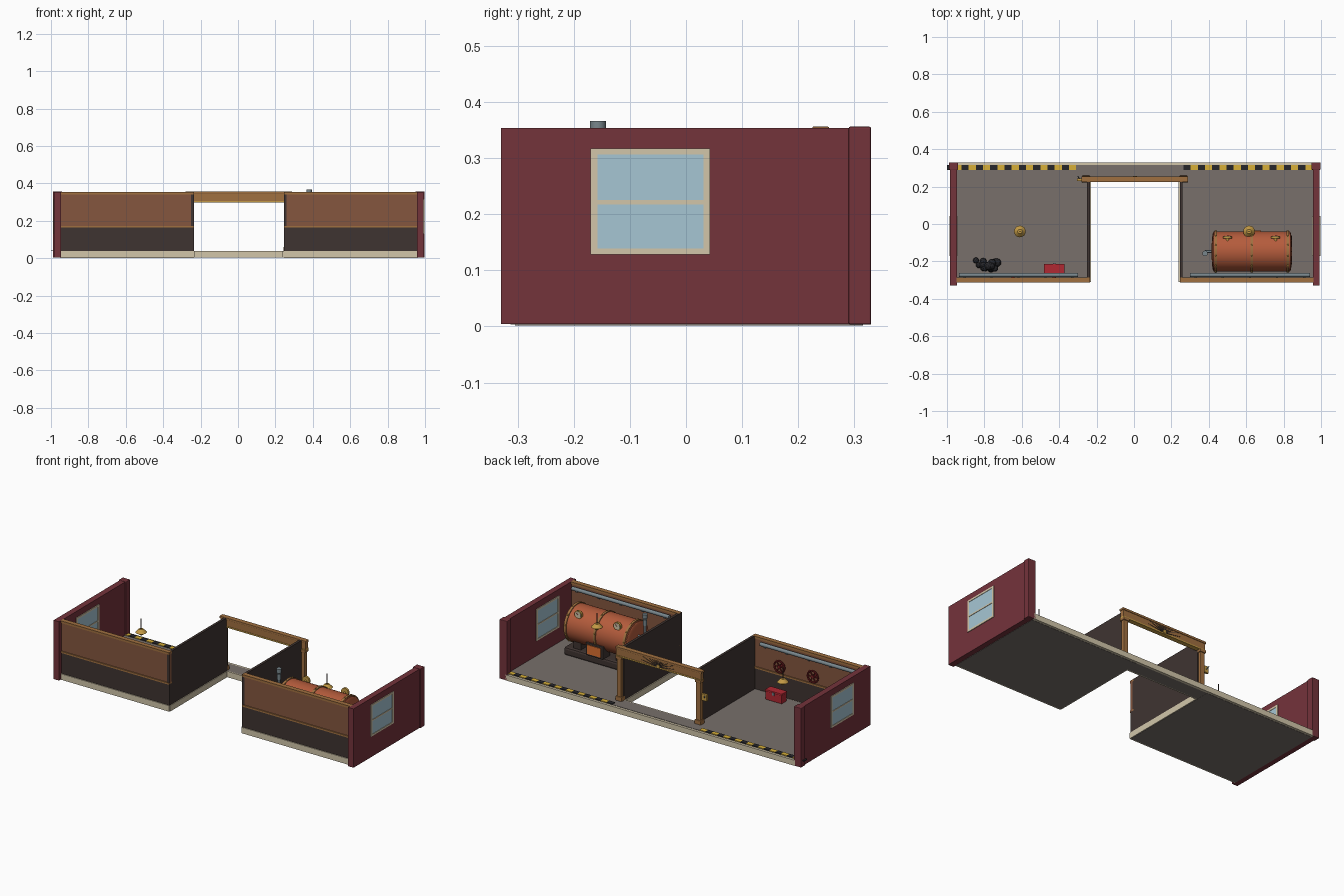
import bpy, math, random
from mathutils import Vector

if "Cube" in bpy.data.objects:
    bpy.data.objects.remove(bpy.data.objects["Cube"])

random.seed(4)
mats = {}

def mat(name, hexcol):
    c = [int(hexcol[i:i + 2], 16) / 255 for i in (0, 2, 4)]
    m = bpy.data.materials.new(name)
    m.diffuse_color = [((v + .055) / 1.055) ** 2.4 if v > .04 else v / 12.92 for v in c] + [1]
    m.use_nodes = True
    m.node_tree.nodes["Principled BSDF"].inputs["Base Color"].default_value = m.diffuse_color
    mats[name] = m

for n, h in dict(maroon='74333B', brown='85563F', dark='3F3431', cream='D2C6AA', glass='A6C6D4',
                 floor='78706B', copper='B55C3C', gold='C39A45', wood='A07040', steel='78868C',
                 black='26262A', yellow='D8B038', red='B02832', orange='DD7030', wine='7A2024').items():
    mat(n, h)

def finish(o, name, m, smooth=False):
    o.name = name
    o.data.materials.append(mats[m])
    if smooth:
        bpy.ops.object.shade_smooth_by_angle(angle=math.radians(40))
    return o

def box(name, m, x0, x1, y0, y1, z0, z1, bevel=0):
    bpy.ops.mesh.primitive_cube_add(size=1, location=((x0 + x1) / 2, (y0 + y1) / 2, (z0 + z1) / 2))
    o = bpy.context.object
    o.scale = (x1 - x0, y1 - y0, z1 - z0)
    bpy.ops.object.transform_apply(location=False, rotation=False, scale=True)
    if bevel:
        b = o.modifiers.new('bevel', 'BEVEL')
        b.width, b.segments = bevel, 2
    return finish(o, name, m)

def rod(name, m, a, b, r, r2=None, n=24):
    a, b = Vector(a), Vector(b)
    bpy.ops.mesh.primitive_cone_add(vertices=n, radius1=r, radius2=r if r2 is None else r2,
                                    depth=(b - a).length, location=(a + b) / 2)
    o = bpy.context.object
    o.rotation_euler = (b - a).to_track_quat('Z', 'Y').to_euler()
    return finish(o, name, m, True)

def ball(name, m, p, r, scale=(1, 1, 1), seg=16):
    bpy.ops.mesh.primitive_uv_sphere_add(segments=seg, ring_count=seg // 2, radius=r, location=p)
    bpy.context.object.scale = scale
    return finish(bpy.context.object, name, m, True)

def ring(name, m, p, R, r, rot):
    bpy.ops.mesh.primitive_torus_add(major_radius=R, minor_radius=r, major_segments=32,
                                     minor_segments=8, location=p, rotation=rot)
    return finish(bpy.context.object, name, m, True)

# U-shaped floor with cream edging
box('floor_link', 'floor', -.25, .25, .235, .315, .003, .038)
box('link_front_edge', 'cream', -.24, .245, .228, .236, .003, .038)
box('floor_back_edge', 'cream', -.95, .96, .314, .33, .003, .036)

# the two rooms: floor, front wall, inner wall, pipe, hazard strip
for tag, x0, x1, xi, p0, p1, h0 in (('left', -.95, -.235, -.25, -.935, -.30, -.999),
                                    ('right', .245, .96, .245, .30, .94, .265)):
    box(tag + '_floor', 'floor', x0, x1, -.305, .315, .002, .038)
    box(tag + '_plinth', 'cream', x0, x1, -.313, -.29, .003, .038)
    xe = x1 if tag == 'left' else x0
    box(tag + '_inner_plinth', 'cream', xe - .006, xe + .004, -.31, .235, .003, .038)
    box(tag + '_wainscot', 'dark', x0, x1, -.308, -.292, .038, .165)
    box(tag + '_upper_wall', 'brown', x0, x1, -.308, -.292, .165, .35)
    box(tag + '_chair_rail', 'wood', x0, x1, -.314, -.286, .163, .173)
    box(tag + '_top_rail', 'wood', x0, x1, -.314, -.286, .341, .354)
    box(tag + '_inner_wall', 'dark', xi, xi + .015, -.31, .235, .036, .354)
    rod(tag + '_wall_pipe', 'steel', (p0, -.273, .325), (p1, -.273, .325), .011)
    for i in range(5):
        x = p0 + .03 + (p1 - p0 - .06) * i / 4
        box(tag + '_pipe_bracket', 'steel', x - .006, x + .006, -.292, -.268, .31, .318)
    for i in range(18):
        x = h0 + i * .0383
        box(tag + '_hazard_tile', 'yellow' if i % 2 else 'black', x, x + .0383, .288, .315, .037, .042)

# end walls with pilaster and sash window
for tag, x0, x1, a, b in (('left', -.983, -.947, -.989, -.941), ('right', .957, .992, .948, .998)):
    box(tag + '_end_wall', 'maroon', x0, x1, -.33, .30, .004, .354)
    box(tag + '_pilaster', 'maroon', a, b, .29, .33, .003, .356, .003)
    f0, f1 = x0 - .004, x1 + .004
    box(tag + '_window_glass', 'glass', x0 - .0015, x1 + .0015, -.165, .038, .132, .312)
    for y in (-.17, .031):
        box(tag + '_window_stile', 'cream', f0, f1, y, y + .012, .128, .317)
    for z, h in ((.128, .011), (.217, .008), (.306, .011)):
        box(tag + '_window_rail', 'cream', f0, f1, -.17, .043, z, z + h)

# timber gateway with sunburst on the back of the beam
box('gate_beam', 'wood', -.275, .285, .228, .252, .303, .352, .003)
box('gate_beam_cap', 'wood', -.28, .288, .225, .255, .343, .356, .002)
box('gate_beam_sill', 'gold', -.275, .285, .226, .254, .298, .306)
for x in (-.257, .265):
    box('gate_post', 'wood', x - .015, x + .015, .228, .252, .036, .302, .003)
    box('gate_post_foot', 'wood', x - .021, x + .021, .222, .258, .036, .062, .003)
    box('gate_post_capital', 'wood', x - .02, x + .02, .223, .257, .284, .302, .003)
for i in range(15):
    t = math.radians(8 + i * 164 / 14)
    d = Vector((math.cos(t), 0, math.sin(t)))
    L = min(.11, .036 / max(d.z, .01))
    c = Vector((.005, .253, .306))
    rod('sunburst_ray', 'dark', c + d * .012, c + d * L, .0025, .001, 6)
rod('sunburst_hub', 'gold', (.005, .25, .312), (.005, .257, .312), .01)
box('switch_plate', 'gold', -.306, -.272, .229, .243, .18, .22, .002)
rod('switch_lever', 'steel', (-.29, .24, .20), (-.30, .255, .215), .003)

# boiler
CY, CZ, R = -.147, .205, .107
rod('boiler_drum', 'copper', (.425, CY, CZ), (.835, CY, CZ), R, n=48)
for x in (.425, .835):
    ball('boiler_end', 'copper', (x, CY, CZ), R * .97, (.1, 1, 1), 32)
for x in (.437, .63, .823):
    rod('boiler_band', 'wood', (x - .007, CY, CZ), (x + .007, CY, CZ), R + .005, n=48)
    for k in range(12):
        t = k * math.pi / 6 + .2
        ball('band_rivet', 'gold', (x, CY + math.cos(t) * (R + .005), CZ + math.sin(t) * (R + .005)), .004, seg=8)
box('boiler_base', 'dark', .42, .845, -.225, -.055, .037, .085, .012)
for x in (.49, .77):
    box('boiler_saddle', 'dark', x - .025, x + .025, -.22, -.075, .08, .135)
box('firebox_frame', 'dark', .575, .69, -.11, -.04, .085, .16, .004)
box('firebox_door', 'orange', .587, .678, -.05, -.036, .096, .15)
for x in (.5, .757):
    rod('gauge_stem', 'gold', (x, -.11, .285), (x, -.075, .29), .008)
    rod('gauge_case', 'gold', (x, -.078, .295), (x, -.066, .295), .024)
    rod('gauge_face', 'cream', (x, -.067, .295), (x, -.064, .295), .019)
    rod('gauge_needle', 'red', (x, -.0635, .295), (x + .01, -.0635, .305), .0015, n=6)

# steam whistle beside the boiler
rod('whistle_feed', 'steel', (.38, CY, .23), (.43, CY, .23), .007)
rod('whistle_stem', 'steel', (.38, -.157, .225), (.38, -.157, .33), .007)
rod('whistle_cup', 'steel', (.38, -.157, .30), (.38, -.157, .335), .012)
rod('whistle_cap', 'steel', (.38, -.157, .342), (.38, -.157, .366), .0145)
rod('whistle_core', 'steel', (.38, -.157, .33), (.38, -.157, .345), .006)

# hanging lamps
for x in (-.61, .615):
    rod('lamp_rod', 'dark', (x, -.04, .285), (x, -.04, .352), .003, n=10)
    rod('lamp_shade', 'gold', (x, -.04, .272), (x, -.04, .292), .031, .012)
    ball('lamp_bulb', 'yellow', (x, -.04, .268), .014)

# valve wheels on the left room wall
for x in (-.427, -.647):
    p = Vector((x, -.268, .225))
    ring('valve_rim', 'wine', p, .034, .005, (math.pi / 2, 0, 0))
    rod('valve_hub', 'wine', (x, -.294, .225), (x, -.262, .225), .009)
    for k in range(3):
        t = k * math.pi / 3
        d = Vector((math.cos(t), 0, math.sin(t))) * .034
        rod('valve_spoke', 'wine', p - d, p + d, .0035, n=8)

# toolbox
box('toolbox', 'red', -.48, -.373, -.262, -.215, .037, .088, .003)
box('toolbox_lid', 'red', -.482, -.371, -.264, -.213, .086, .098, .003)
box('toolbox_latch', 'steel', -.434, -.419, -.214, -.209, .076, .092)

# coal heap
for i in range(20):
    layer = 0 if i < 12 else 1 if i < 17 else 2
    s = 1 - layer * .3
    r = random.uniform(.015, .023)
    p = (-.765 + random.uniform(-.05, .05) * s, -.222 + random.uniform(-.025, .025) * s, .054 + layer * .025)
    bpy.ops.mesh.primitive_ico_sphere_add(subdivisions=2, radius=r, location=p)
    finish(bpy.context.object, 'coal_lump', 'black')
for p in ((-.845, -.195, .054), (-.83, -.22, .052)):
    bpy.ops.mesh.primitive_ico_sphere_add(subdivisions=2, radius=.016, location=p)
    finish(bpy.context.object, 'coal_lump', 'black')
